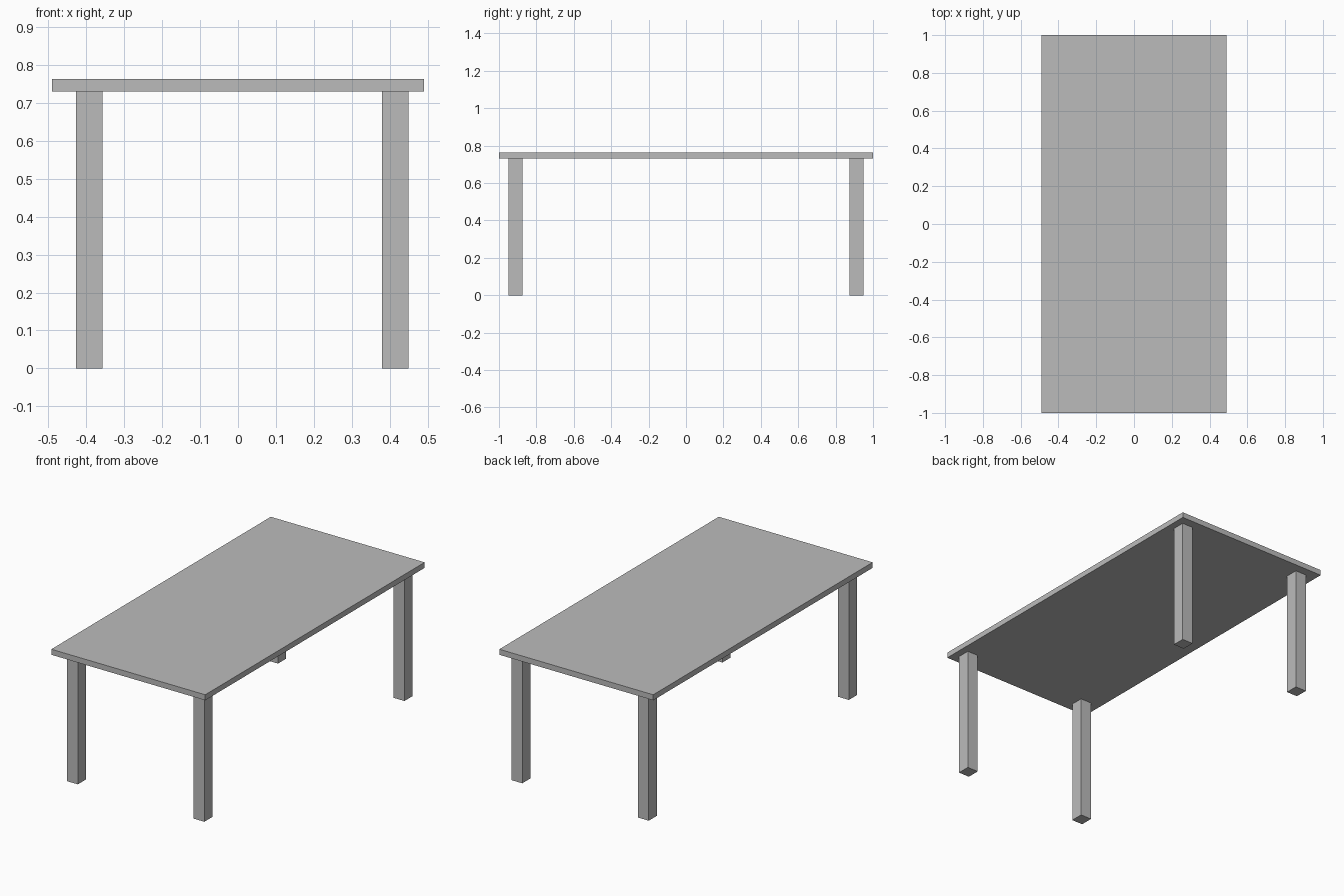
import bpy

cube = bpy.data.objects.get("Cube")
if cube:
    bpy.data.objects.remove(cube, do_unlink=True)

# One plain grey for the whole table
GREY = (0.5, 0.5, 0.5, 1)
grey = bpy.data.materials.new("plain grey")
grey.use_nodes = True
grey.diffuse_color = GREY
grey.node_tree.nodes["Principled BSDF"].inputs["Base Color"].default_value = GREY


def box(name, size, centre):
    """Add a box with its size baked into the mesh."""
    bpy.ops.mesh.primitive_cube_add(size=1, location=centre)
    obj = bpy.context.object
    obj.name = name
    obj.scale = size
    bpy.ops.object.transform_apply(location=False, rotation=False, scale=True)
    obj.data.materials.append(grey)
    return obj


HEIGHT, THICKNESS = 0.763, 0.032
LEG_HEIGHT = HEIGHT - THICKNESS

# Tabletop
box("tabletop", (0.982, 2, THICKNESS), (0, 0, HEIGHT - THICKNESS / 2))

# Four square legs, set slightly off-centre across the width
for side, x in (("right", -0.392), ("left", 0.415)):
    for end, y in (("front", -0.912), ("back", 0.912)):
        box(f"{end}_{side}_leg", (0.07, 0.075, LEG_HEIGHT), (x, y, LEG_HEIGHT / 2))
